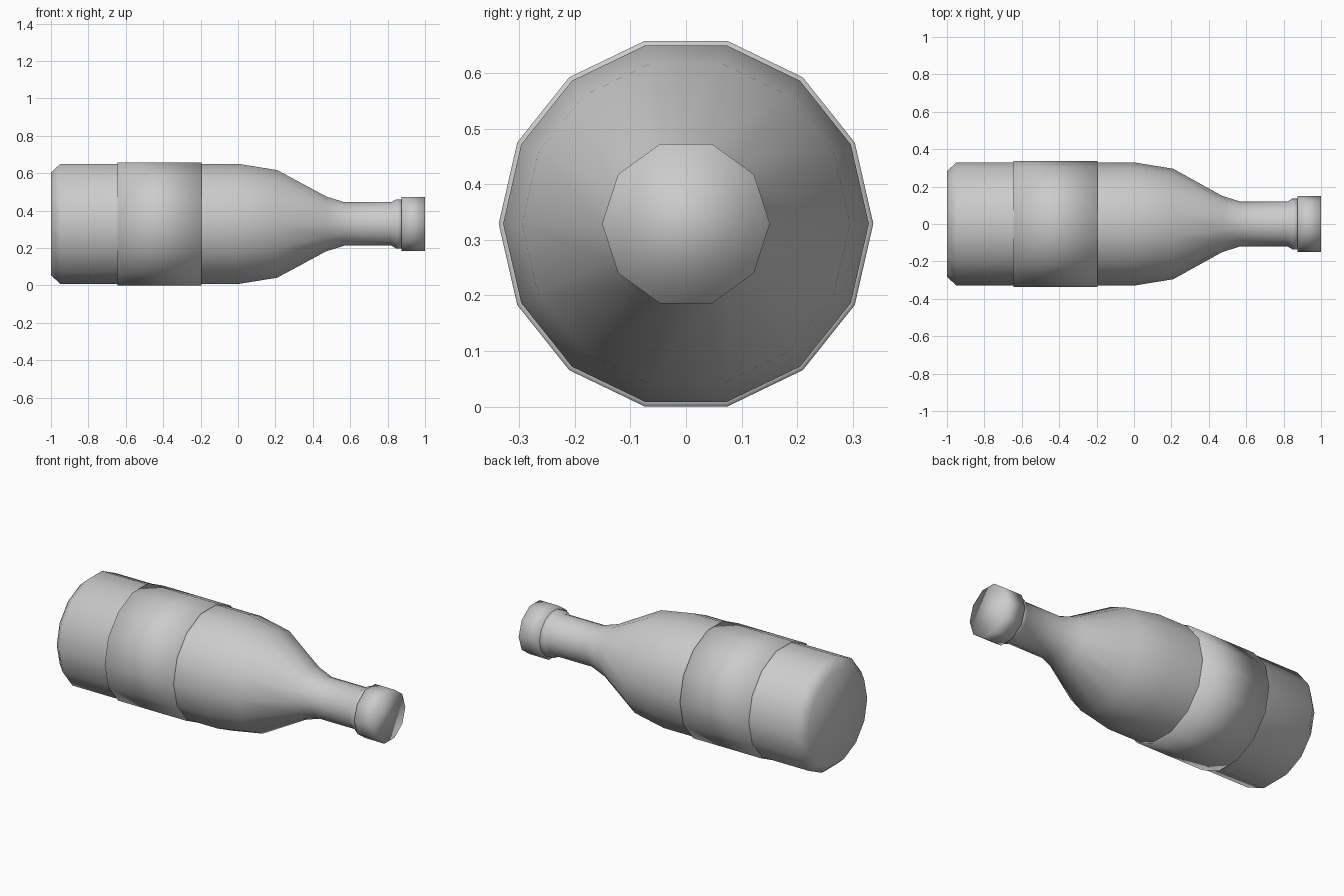
import bpy, bmesh
from math import cos, sin, pi

if "Cube" in bpy.data.objects:
    bpy.data.objects.remove(bpy.data.objects["Cube"])

AXIS_Z = 0.329  # height of the bottle's long axis


def lathe_x(name, profile, sides, caps=True):
    """Spin (x, radius) points around the lying bottle's axis."""
    bm = bmesh.new()
    rings = []
    for x, r in profile:
        rings.append([bm.verts.new((x, r * cos(2 * pi * i / sides),
                                    AXIS_Z + r * sin(2 * pi * i / sides)))
                      for i in range(sides)])
    for a, b in zip(rings, rings[1:]):
        for i in range(sides):
            j = (i + 1) % sides
            bm.faces.new((a[i], a[j], b[j], b[i]))
    if caps:
        bm.faces.new(rings[0])
        bm.faces.new(rings[-1])
    bmesh.ops.recalc_face_normals(bm, faces=bm.faces[:])
    for f in bm.faces:
        f.smooth = True
    mesh = bpy.data.meshes.new(name)
    bm.to_mesh(mesh)
    bm.free()
    obj = bpy.data.objects.new(name, mesh)
    bpy.context.collection.objects.link(obj)
    return obj


# Bottle glass: chamfered base, straight body, shoulder, neck and collar
lathe_x("bottle_body", [
    (-1.0, 0.282), (-0.95, 0.329), (0.005, 0.329), (0.21, 0.295),
    (0.47, 0.151), (0.57, 0.119), (0.82, 0.119), (0.845, 0.135),
    (0.88, 0.135)], 14)

# Label: thin raised band whose ends turn in to the glass
label = lathe_x("label_band", [
    (-0.645, 0.326), (-0.645, 0.337), (-0.195, 0.337), (-0.195, 0.326)],
    14, caps=False)

# Cap: ten-sided stopper over the mouth
lathe_x("bottle_cap", [(0.873, 0.151), (1.0, 0.151)], 10)
